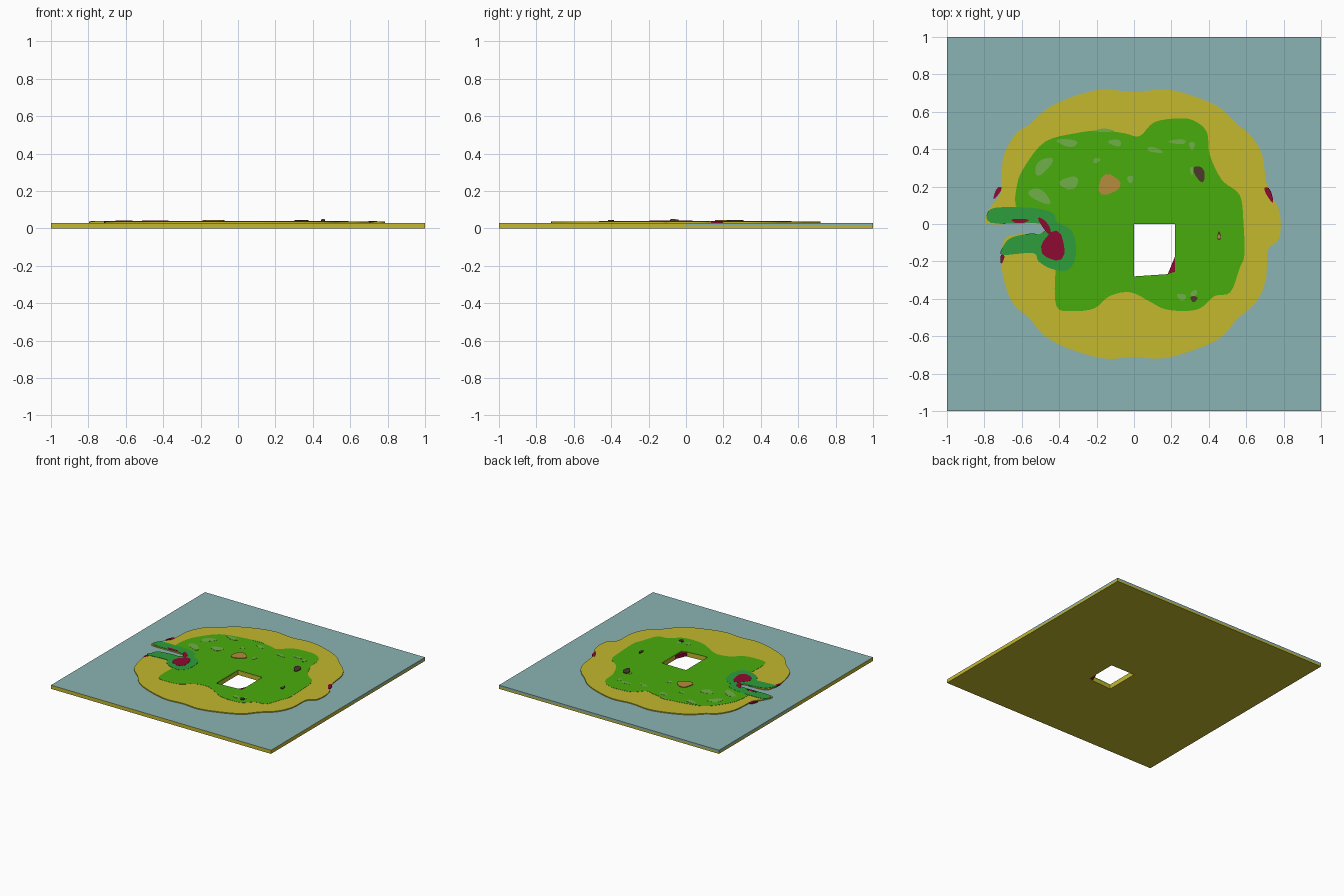
import bpy, bmesh, math
from mathutils import Vector

if "Cube" in bpy.data.objects:
    bpy.data.objects.remove(bpy.data.objects["Cube"])


def material(name, r, g, b):
    def lin(c):
        c /= 255
        return c / 12.92 if c < 0.04045 else ((c + 0.055) / 1.055) ** 2.4
    m = bpy.data.materials.new(name)
    m.diffuse_color = (lin(r), lin(g), lin(b), 1)
    m.use_nodes = True
    m.node_tree.nodes["Principled BSDF"].inputs["Base Color"].default_value = m.diffuse_color
    return m


SAND = material("sand yellow", 196, 184, 46)
WATER = material("water blue", 139, 179, 179)
GRASS = material("grass green", 74, 172, 14)
JUNGLE = material("deep green", 45, 158, 60)
CRIMSON = material("crimson", 142, 10, 50)
PALE = material("pale green", 112, 176, 72)
CLAY = material("clay orange", 182, 140, 60)
ROCK = material("rock brown", 76, 56, 44)


def smooth_loop(pts, steps=4):
    """Closed Catmull-Rom curve through the points."""
    out, n = [], len(pts)
    for i in range(n):
        a, b, c, d = (Vector(pts[(i + k) % n]) for k in (-1, 0, 1, 2))
        for s in range(steps):
            t = s / steps
            out.append(0.5 * (2 * b + (c - a) * t + (2 * a - 5 * b + 4 * c - d) * t * t
                              + (3 * b - a - 3 * c + d) * t ** 3))
    return out


def prism(name, pts, z0, z1, mat):
    bm = bmesh.new()
    base = bm.faces.new([bm.verts.new((p[0], p[1], z0)) for p in pts])
    up = bmesh.ops.extrude_face_region(bm, geom=[base], use_keep_orig=True)
    for v in up["geom"]:
        if isinstance(v, bmesh.types.BMVert):
            v.co.z = z1
    bmesh.ops.recalc_face_normals(bm, faces=bm.faces)
    me = bpy.data.meshes.new(name)
    bm.to_mesh(me)
    bm.free()
    ob = bpy.data.objects.new(name, me)
    bpy.context.collection.objects.link(ob)
    me.materials.append(mat)
    return ob


def blob(name, x, y, rx, ry, angle, z0, z1, mat):
    """Slightly irregular oval plate."""
    a, pts = math.radians(angle), []
    for i in range(14):
        t = i * math.tau / 14
        k = 1 + 0.12 * math.sin(3 * t + 20 * x)
        u, v = rx * k * math.cos(t), ry * k * math.sin(t)
        pts.append((x + u * math.cos(a) - v * math.sin(a), y + u * math.sin(a) + v * math.cos(a)))
    return prism(name, pts, z0, z1, mat)


# square slab
slab = prism("sea_slab", [(-1, -1), (1, -1), (1, 1), (-1, 1)], 0, 0.03, SAND)

# sand island with the inlet on the left
sand_pts = [(0, .705), (.165, .72), (.33, .68), (.46, .62), (.54, .545), (.63, .465), (.685, .37),
            (.705, .235), (.73, .155), (.77, .09), (.785, 0), (.77, -.09), (.715, -.14), (.705, -.3),
            (.65, -.42), (.55, -.51), (.46, -.61), (.3, -.68), (.14, -.72), (0, -.71), (-.155, -.72),
            (-.34, -.67), (-.475, -.6), (-.555, -.51), (-.65, -.42), (-.695, -.3), (-.71, -.18),
            (-.69, -.08), (-.62, -.055), (-.5, -.05), (-.47, -.02), (-.52, 0), (-.65, 0), (-.79, .005),
            (-.77, .085), (-.715, .16), (-.71, .235), (-.695, .37), (-.63, .485), (-.555, .535),
            (-.46, .62), (-.315, .685), (-.165, .72)]
sand = prism("sand_island", smooth_loop(sand_pts), 0.028, 0.0375, SAND)

# grass plateau
grass_pts = [(.245, .565), (.325, .55), (.39, .49), (.405, .37), (.47, .235), (.565, .155), (.585, .01),
             (.59, -.165), (.565, -.235), (.515, -.365), (.43, -.385), (.355, -.45), (.27, -.465),
             (.165, -.455), (.085, -.415), (-.02, -.365), (-.13, -.385), (-.21, -.45), (-.315, -.465),
             (-.415, -.44), (-.42, -.235), (-.42, -.1), (-.45, .03), (-.62, .075), (-.625, .21),
             (-.58, .315), (-.475, .44), (-.315, .485), (-.18, .5), (-.05, .485), (.03, .47), (.11, .545)]
grass = prism("grass_plateau", smooth_loop(grass_pts), 0.03, 0.039, GRASS)

# square shaft through all layers
cutter = prism("shaft_cutter", [(0, 0), (.22, 0), (.22, -.255), (.18, -.268), (0, -.28)], -0.1, 0.1, SAND)
cutter.hide_render = True
for ob in (slab, sand, grass):
    mod = ob.modifiers.new("shaft", "BOOLEAN")
    mod.operation = "DIFFERENCE"
    mod.solver = "EXACT"
    mod.object = cutter
    bpy.context.view_layer.objects.active = ob
    bpy.ops.object.modifier_apply(modifier=mod.name)
bpy.data.objects.remove(cutter)

# water on the slab's top and on the upper band of its back sides
me = slab.data
me.materials.clear()
me.materials.append(SAND)
me.materials.append(WATER)
bm = bmesh.new()
bm.from_mesh(me)
for co, no in (((0, 0, 0.015), (0, 0, 1)), ((0, 0, 0), (0, 1, 0))):
    bmesh.ops.bisect_plane(bm, geom=bm.verts[:] + bm.edges[:] + bm.faces[:], plane_co=co, plane_no=no)
bm.normal_update()
for f in bm.faces:
    c = f.calc_center_median()
    rim = max(abs(c.x), abs(c.y)) > 0.99 and c.z > 0.015 and c.y > 0
    f.material_index = 1 if f.normal.z > 0.5 or (rim and abs(f.normal.z) < 0.5) else 0
bm.to_mesh(me)
bm.free()

# deep green banks around the inlet and the crater
bank_pts = [(-.765, .006), (-.765, .08), (-.62, .09), (-.5, .08), (-.43, .055), (-.41, .01), (-.33, -.04),
            (-.31, -.16), (-.35, -.245), (-.44, -.24), (-.51, -.2), (-.54, -.155), (-.7, -.165),
            (-.705, -.13), (-.66, -.075), (-.56, -.052), (-.5, -.052), (-.47, -.02), (-.52, .004)]
prism("inlet_bank", smooth_loop(bank_pts), 0.03, 0.040, JUNGLE)

# crimson crater, bank streaks, shore spots and shaft corner
blob("crater", -.43, -.12, .062, .078, 0, .035, .041, CRIMSON)
blob("bank_streak", -.61, .017, .045, .012, 0, .035, .041, CRIMSON)
blob("bank_streak", -.475, -.01, .055, .016, -55, .035, .041, CRIMSON)
blob("shore_spot", -.73, .17, .037, .012, 60, .03, .038, CRIMSON)
blob("shore_spot", .722, .16, .045, .014, -65, .03, .039, CRIMSON)
blob("shore_spot", -.705, -.185, .024, .01, 80, .03, .039, CRIMSON)
prism("shaft_corner", [(.221, -.17), (.18, -.269), (.221, -.257)], 0.004, 0.032, CRIMSON)

# pale clearings on the grass
for x, y, rx, ry, a in [(-.355, .435, .055, .02, -8), (-.485, .31, .06, .03, 45), (-.505, .15, .065, .03, -30),
                        (-.345, .22, .05, .033, 10), (-.1, .435, .035, .018, -10), (.11, .395, .042, .013, -12),
                        (.235, .44, .045, .013, 0), (.31, .42, .015, .022, 0), (.31, .285, .01, .022, 0),
                        (.255, -.39, .025, .018, -20), (-.02, .24, .016, .02, 0), (.32, -.37, .02, .014, 40),
                        (-.16, .5, .05, .009, 0), (-.2, .34, .02, .013, 20)]:
    blob("pale_clearing", x, y, rx, ry, a, .036, .0402, PALE)

# clay mound and brown rocks
blob("clay_mound", -.135, .21, .06, .052, 30, .036, .044, CLAY)
blob("rock", .35, .27, .026, .046, 25, .036, .045, ROCK)
blob("rock", .32, -.4, .018, .016, 0, .036, .046, ROCK)
blob("small_stone", .455, -.065, .01, .024, 0, .036, .047, ROCK)
blob("small_stone_cap", .455, -.068, .007, .012, 0, .046, .049, CLAY)
